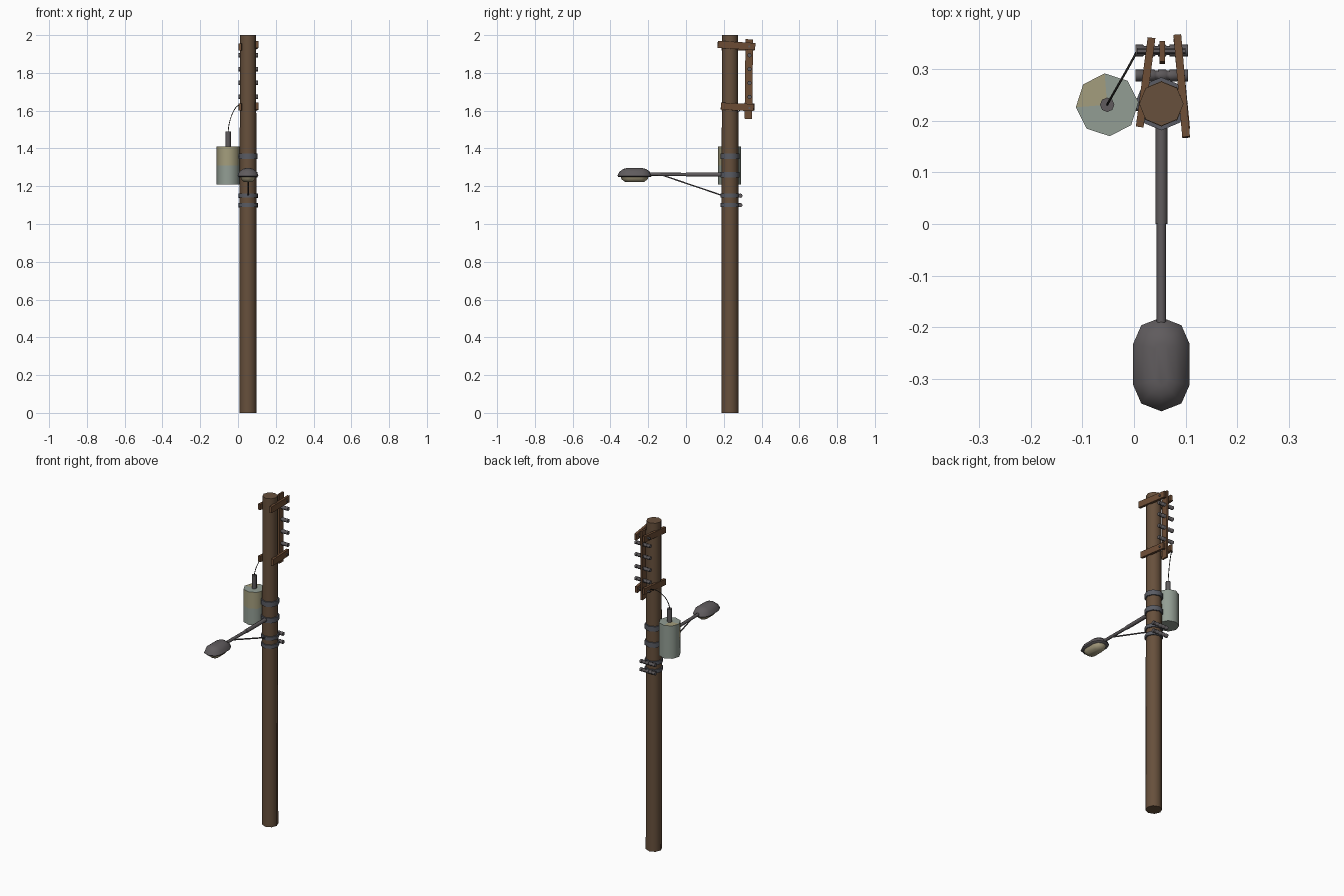
import bpy, bmesh, math
from mathutils import Vector

if "Cube" in bpy.data.objects:
    bpy.data.objects.remove(bpy.data.objects["Cube"])

PX, PY = 0.053, 0.233          # pole axis


def mat(name, r, g, b):
    m = bpy.data.materials.new(name)
    m.diffuse_color = (r, g, b, 1)
    m.use_nodes = True
    m.node_tree.nodes["Principled BSDF"].inputs["Base Color"].default_value = m.diffuse_color
    return m


WOOD = mat("pole brown", 0.135, 0.08, 0.045)
PLANK = mat("plank brown", 0.155, 0.075, 0.036)
GREY = mat("dark grey metal", 0.115, 0.105, 0.11)
STEEL = mat("blue grey band", 0.10, 0.105, 0.125)
CAN = mat("green grey paint", 0.29, 0.34, 0.295)
RUST = mat("beige paint", 0.37, 0.34, 0.205)
GLASS = mat("lamp glass", 0.40, 0.35, 0.22)
WIRE = mat("black wire", 0.035, 0.033, 0.03)


def finish(bm, name, mats, angle=50):
    bmesh.ops.recalc_face_normals(bm, faces=bm.faces[:])
    me = bpy.data.meshes.new(name)
    bm.to_mesh(me)
    bm.free()
    for m in mats:
        me.materials.append(m)
    ob = bpy.data.objects.new(name, me)
    bpy.context.collection.objects.link(ob)
    if angle:
        bpy.ops.object.select_all(action='DESELECT')
        ob.select_set(True)
        bpy.context.view_layer.objects.active = ob
        bpy.ops.object.shade_smooth_by_angle(angle=math.radians(angle))
    return ob


def skin(bm, rings):
    # bridge equal rings and cap both ends
    vs = [[bm.verts.new(p) for p in r] for r in rings]
    n = len(vs[0])
    for a, b in zip(vs, vs[1:]):
        for i in range(n):
            bm.faces.new((a[i], a[(i + 1) % n], b[(i + 1) % n], b[i]))
    bm.faces.new(vs[0])
    bm.faces.new(vs[-1])


def lathe(name, p, q, profile, material, sides=8, twist=0.0):
    # profile: (fraction along p-q, radius)
    p, q = Vector(p), Vector(q)
    rot = (q - p).to_track_quat('Z', 'Y')
    rings = []
    for t, r in profile:
        rings.append([p.lerp(q, t) + rot @ Vector((
            r * math.cos(math.tau * i / sides + twist),
            r * math.sin(math.tau * i / sides + twist), 0)) for i in range(sides)])
    bm = bmesh.new()
    skin(bm, rings)
    return finish(bm, name, [material])


def rod(name, p, q, r, material, sides=8, r2=None):
    return lathe(name, p, q, [(0, r), (1, r2 or r)], material, sides)


def plank(name, p, q, thick, high, material):
    # board from p to q, thick along x
    p, q = Vector(p), Vector(q)
    d = (q - p).normalized()
    side = d.cross(Vector((0, 0, 1)))
    if side.length < 0.5:
        side = Vector((1, 0, 0))
    side.normalize()
    up = side.cross(d)
    bm = bmesh.new()
    skin(bm, [[c + side * a * thick / 2 + up * b * high / 2
               for a, b in ((-1, -1), (1, -1), (1, 1), (-1, 1))] for c in (p, q)])
    return finish(bm, name, [material], 0)


# wooden pole
rod("pole", (PX, PY, 0), (PX, PY, 2), 0.046, WOOD, 8, 0.043)

# metal bands
for i, (z, h) in enumerate(((1.358, 0.03), (1.26, 0.03), (1.15, 0.022), (1.10, 0.022))):
    rod(f"band_{i}", (PX, PY, z - h / 2), (PX, PY, z + h / 2), 0.0515, STEEL)

# two pairs of splayed boards at the top
for tag, z, dz in (("upper", 1.945, -0.006), ("lower", 1.62, -0.004)):
    left = z - 0.008 if tag == "upper" else z
    plank(f"{tag}_left_board", (0.011, 0.188, left), (0.034, 0.361, left), 0.015, 0.036, PLANK)
    y0, y1 = (0.168, 0.366) if tag == "upper" else (0.185, 0.358)
    plank(f"{tag}_right_board", (0.101, y0, z - dz), (0.084, y1, z + dz), 0.015, 0.038, PLANK)
    rod(f"{tag}_bolt", (0.006, 0.335, z - 0.006), (0.1, 0.335, z - 0.006), 0.006, GREY, 6)

# upright board carrying the insulators
plank("upright_board", (0.055, 0.33, 1.557), (0.055, 0.335, 1.978), 0.011, 0.04, PLANK)

# ribbed insulators
ribs = []
for k in range(5):
    t = k / 5
    ribs += [(t, 0.0115), (t + 0.13, 0.0115), (t + 0.15, 0.009), (t + 0.199, 0.009)]
ribs = ribs[:-2]
spots = [(0.336, z) for z in (1.893, 1.82, 1.747, 1.673)] + [(0.288, 1.15), (0.288, 1.10)]
for i, (y, z) in enumerate(spots):
    last = ribs[-1][0]
    lathe(f"insulator_{i}", (0.003, y, z), (0.105, y, z),
          [(t / last, r) for t, r in ribs], GREY)
for z in (1.15, 1.10):
    rod("insulator_stud", (PX, PY, z), (PX, 0.288, z), 0.007, GREY, 6)

# transformer can with worn beige patches
TX, TY, R = -0.052, 0.231, 0.061
bm = bmesh.new()
rings = [[Vector((TX + R * math.cos(math.tau * i / 8 + 0.08),
                  TY + R * math.sin(math.tau * i / 8 + 0.08), z)) for i in range(8)]
         for z in (1.21, 1.31, 1.41)]
skin(bm, rings)
bm.normal_update()
top = max(bm.faces, key=lambda f: f.calc_center_median().z)
bmesh.ops.poke(bm, faces=[top])
bmesh.ops.recalc_face_normals(bm, faces=bm.faces[:])
for f in bm.faces:
    c = f.calc_center_median()
    if c.z > 1.4:
        f.material_index = int(c.x < TX and c.y > TY)
    elif c.z > 1.31:
        f.material_index = int(f.normal.y < -0.2)
finish(bm, "transformer", [CAN, RUST])
rod("transformer_bushing", (TX, TY, 1.41), (TX, TY, 1.49), 0.014, GREY)
rod("transformer_bracket", (-0.01, TY, 1.358), (0.02, TY, 1.358), 0.012, STEEL)

# curved feed wire
cu = bpy.data.curves.new("feed_wire", 'CURVE')
cu.dimensions = '3D'
cu.bevel_depth = 0.0022
cu.bevel_resolution = 1
sp = cu.splines.new('BEZIER')
sp.bezier_points.add(1)
for bp, co, h1, h2 in zip(sp.bezier_points,
                          ((TX, TY, 1.485), (0.006, 0.335, 1.628)),
                          ((TX, TY, 1.44), (-0.012, 0.30, 1.632)),
                          ((TX + 0.002, TY + 0.005, 1.56), (0.02, 0.35, 1.625))):
    bp.co = co
    if co[2] < 1.5:
        bp.handle_left, bp.handle_right = h1, h2
    else:
        bp.handle_left, bp.handle_right = h1, h2
cu.materials.append(WIRE)
bpy.context.collection.objects.link(bpy.data.objects.new("feed_wire", cu))

# lamp arm and brace
rod("lamp_arm_sleeve", (PX, 0.2, 1.262), (PX, 0.0, 1.262), 0.0115, GREY)
rod("lamp_arm", (PX, 0.01, 1.262), (PX, -0.21, 1.264), 0.009, GREY)
rod("lamp_brace", (PX, 0.195, 1.15), (PX, -0.13, 1.26), 0.004, GREY, 6)


# street lamp: stretched octagonal rings
def capsule(z, rx, ry, stretch):
    out = []
    for i in range(10):
        a = math.pi * (i if i < 5 else i - 1) / 4
        s = stretch if i < 5 else -stretch
        out.append(Vector((PX + rx * math.cos(a), -0.272 + s + ry * math.sin(a), z)))
    return out


bm = bmesh.new()
skin(bm, [capsule(*c) for c in ((1.25, 0.05, 0.048, 0.039), (1.255, 0.055, 0.052, 0.039),
                                (1.277, 0.046, 0.042, 0.038), (1.291, 0.028, 0.026, 0.035),
                                (1.296, 0.012, 0.012, 0.03))])
finish(bm, "lamp_hood", [GREY], 60)
bm = bmesh.new()
skin(bm, [capsule(*c) for c in ((1.251, 0.04, 0.038, 0.036), (1.237, 0.036, 0.034, 0.035),
                                (1.222, 0.022, 0.02, 0.03))])
finish(bm, "lamp_glass", [GLASS], 60)
